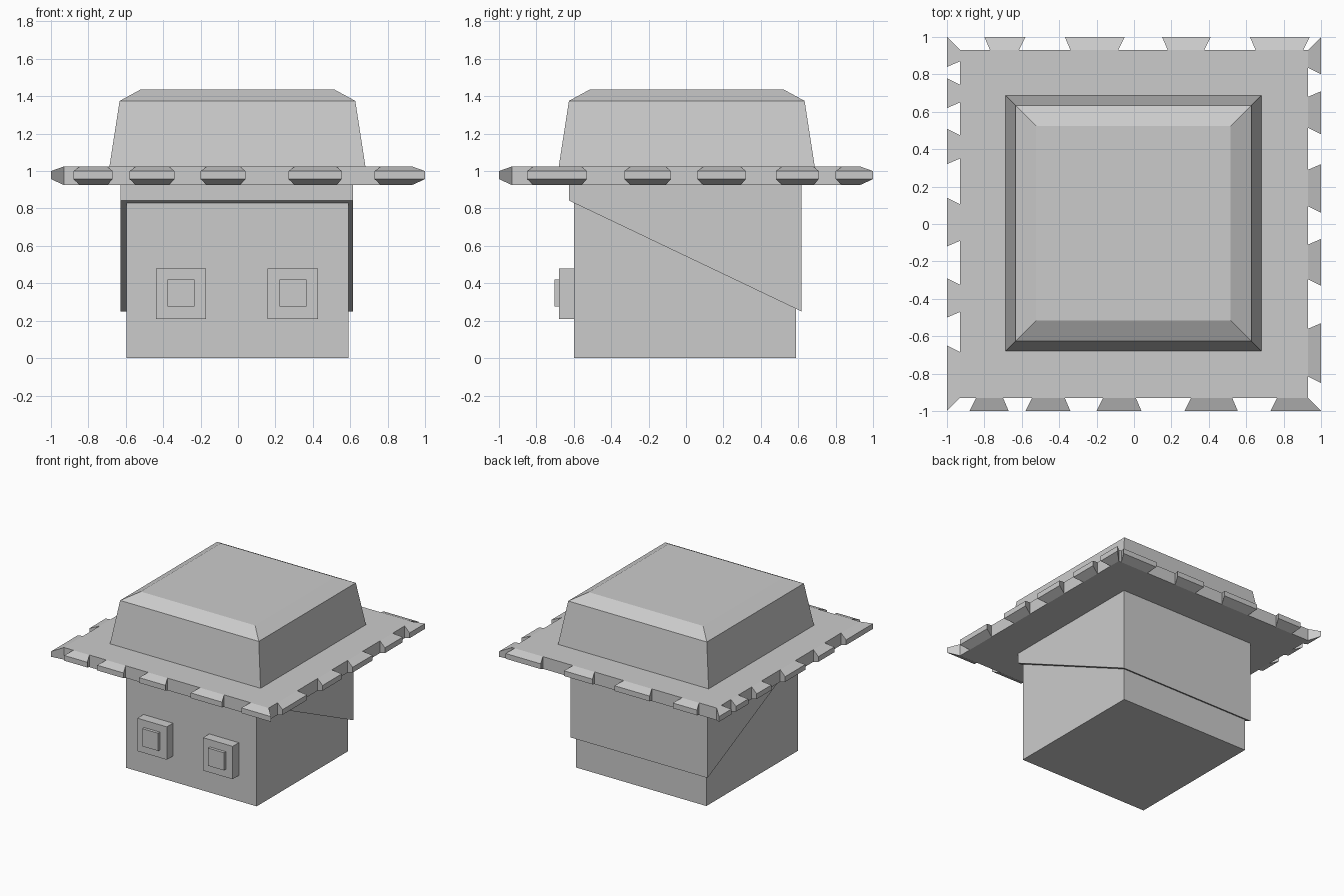
import bpy, bmesh
from math import pi
from mathutils import Matrix, Vector

if "Cube" in bpy.data.objects:
    bpy.data.objects.remove(bpy.data.objects["Cube"])


def make(name, verts, faces):
    bm = bmesh.new()
    vs = [bm.verts.new(v) for v in verts]
    for f in faces:
        bm.faces.new([vs[i] for i in f])
    bmesh.ops.recalc_face_normals(bm, faces=bm.faces)
    mesh = bpy.data.meshes.new(name)
    bm.to_mesh(mesh)
    bm.free()
    ob = bpy.data.objects.new(name, mesh)
    bpy.context.collection.objects.link(ob)
    return ob


def box(name, x0, x1, y0, y1, z0, z1):
    v = [(x, y, z) for z in (z0, z1) for x, y in ((x0, y0), (x1, y0), (x1, y1), (x0, y1))]
    return make(name, v, CUBE)


CUBE = [(3, 2, 1, 0), (4, 5, 6, 7)] + [(i, (i + 1) % 4, (i + 1) % 4 + 4, i + 4) for i in range(4)]

# head block
box("head", -0.597, 0.59, -0.6, 0.588, 0, 0.93)

# hair block, cut on a slope from the brow down to the nape
xl, xr, yf, yb = -0.628, 0.616, -0.625, 0.617
make("hair",
     [(xl, yf, 0.842), (xr, yf, 0.842), (xr, yb, 0.25), (xl, yb, 0.25),
      (xl, yf, 0.93), (xr, yf, 0.93), (xr, yb, 0.93), (xl, yb, 0.93)], CUBE)

# eyes: a raised block with a smaller pupil block
for side, cx in (("left", -0.305), ("right", 0.293)):
    box(f"{side}_eye", cx - 0.134, cx + 0.134, -0.68, -0.59, 0.21, 0.48)
    box(f"{side}_pupil", cx - 0.072, cx + 0.072, -0.704, -0.67, 0.275, 0.42)

# hat crown: stacked square rings
rings = [(0.685, 1.02), (0.63, 1.375), (0.52, 1.435)]
verts = [(sx * r - 0.003, sy * r + 0.004, z) for r, z in rings
         for sx, sy in ((-1, -1), (1, -1), (1, 1), (-1, 1))]
faces = [(3, 2, 1, 0), (8, 9, 10, 11)]
for k in (0, 4):
    faces += [(k + i, k + (i + 1) % 4, k + (i + 1) % 4 + 4, k + i + 4) for i in range(4)]
make("hat_crown", verts, faces)

# hat brim plate
box("hat_brim", -0.93, 0.93, -0.93, 0.93, 0.925, 1.025)

# ragged straw teeth: (start, end) spans along each side, seen along the edge
straw = {
    "front": (0, 1, [(-0.88, -0.67), (-0.58, -0.34), (-0.20, 0.04), (0.27, 0.555), (0.73, 1.0)]),
    "right": (pi / 2, 1, [(-0.85, -0.53), (-0.33, -0.08), (0.06, 0.32), (0.48, 0.71), (0.80, 1.0)]),
    "back": (pi, -1, [(-0.80, -0.58), (-0.37, -0.05), (0.15, 0.41), (0.62, 0.94)]),
    "left": (-pi / 2, -1, [(-1.0, -0.65), (-0.50, -0.29), (-0.12, 0.14), (0.32, 0.51), (0.62, 0.78), (0.84, 1.0)]),
}
for side, (angle, sign, spans) in straw.items():
    rot = Matrix.Rotation(angle, 4, 'Z')
    for n, (a, b) in enumerate(spans):
        a, b = sorted((a * sign, b * sign))
        # the tip is lower and a little wider than the root
        ra, rb = max(a + 0.035, -0.93), min(b - 0.03, 0.93)
        if a <= -0.99:
            ra = -0.93
        if b >= 0.99:
            rb = 0.93
        v = [(ra, -0.93, 0.925), (rb, -0.93, 0.925), (rb, -0.93, 1.025), (ra, -0.93, 1.025),
             (a, -1, 0.957), (b, -1, 0.957), (b, -1, 1.0), (a, -1, 1.0)]
        make(f"{side}_straw_{n + 1}", [rot @ Vector(p) for p in v], CUBE)
